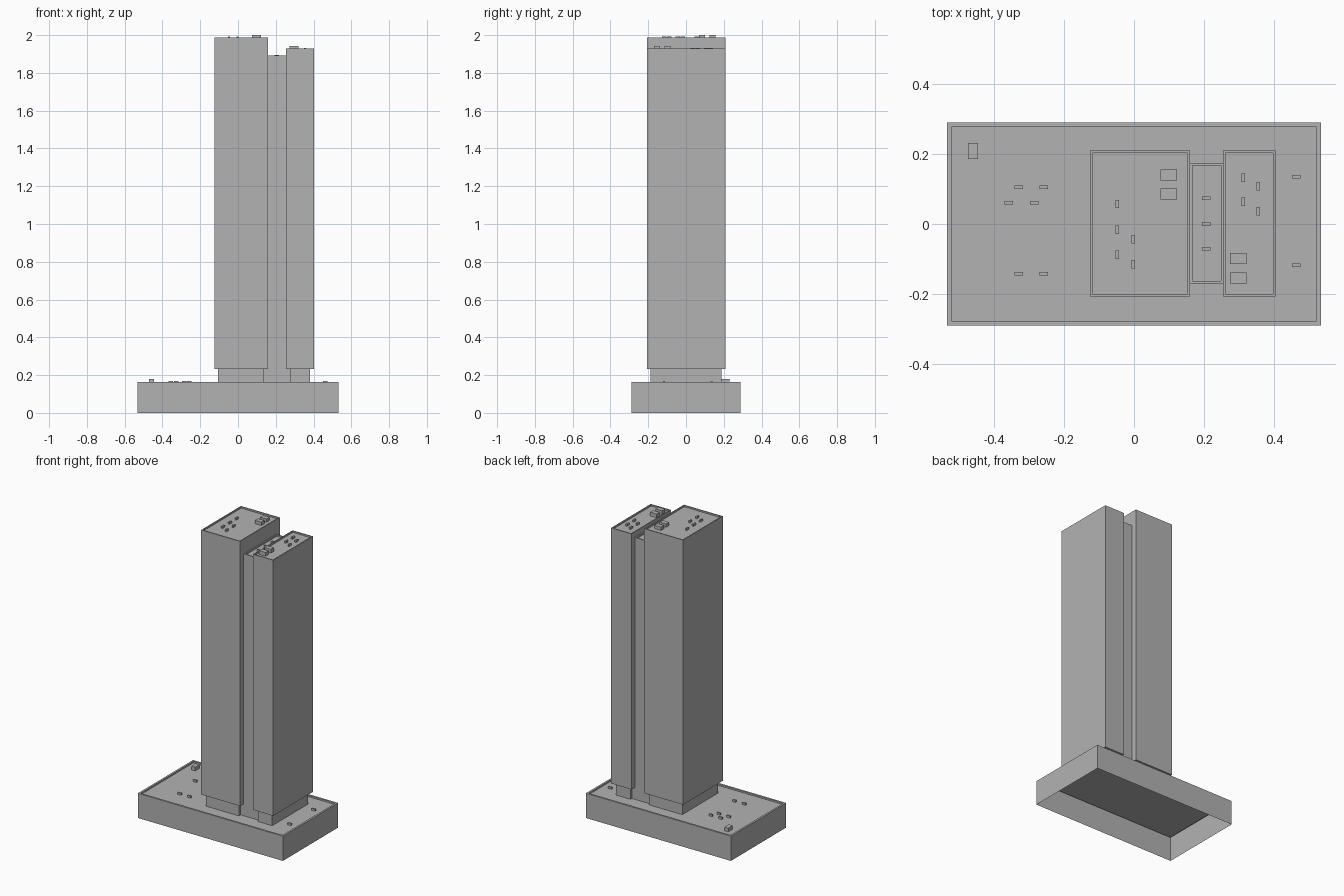
import bpy, bmesh
from mathutils import Vector

cube = bpy.data.objects.get("Cube")
if cube:
    bpy.data.objects.remove(cube, do_unlink=True)

grey = bpy.data.materials.new("concrete grey")
grey.use_nodes = True
colour = (0.45, 0.45, 0.45, 1)
grey.diffuse_color = colour
grey.node_tree.nodes["Principled BSDF"].inputs["Base Color"].default_value = colour

RECESS = 0.01  # roof deck depth below the parapet


def box(name, x, y, z, rim=0, open_bottom=False):
    """Box between (min, max) pairs, with an optional parapet rim round the top."""
    bm = bmesh.new()
    bmesh.ops.create_cube(bm, size=1)
    for v in bm.verts:
        v.co = Vector([(a + b) / 2 + (b - a) * c for (a, b), c in zip((x, y, z), v.co)])
    bm.normal_update()
    top = max(bm.faces, key=lambda f: f.normal.z)
    bottom = min(bm.faces, key=lambda f: f.normal.z)
    if rim:
        bmesh.ops.inset_region(bm, faces=[top], thickness=rim, use_even_offset=True)
        deck = bmesh.ops.extrude_discrete_faces(bm, faces=[top])["faces"][0]
        bmesh.ops.translate(bm, verts=deck.verts, vec=(0, 0, -RECESS))
    if open_bottom:
        bmesh.ops.delete(bm, geom=[bottom], context='FACES_ONLY')
    mesh = bpy.data.meshes.new(name)
    bm.to_mesh(mesh)
    bm.free()
    mesh.materials.append(grey)
    obj = bpy.data.objects.new(name, mesh)
    bpy.context.collection.objects.link(obj)


def units(name, places, size, roof, rise):
    """Rooftop boxes standing on a deck and rising above its parapet."""
    w, d = size[0] / 2, size[1] / 2
    for i, (x, y) in enumerate(places, 1):
        box(f"{name}_{i}", (x - w, x + w), (y - d, y + d), (roof - RECESS, roof + rise))


PODIUM, SOFFIT = 0.164, 0.233
TALL, SHORT, CORE = 1.988, 1.928, 1.891
DECK = PODIUM - RECESS
DEPTH, NECK_DEPTH, CORE_DEPTH = (-0.207, 0.209), (-0.187, 0.189), (-0.169, 0.174)

# Hollow podium, open underneath
box("podium", (-0.532, 0.532), (-0.289, 0.289), (0, PODIUM), 0.0125, True)

# Recessed necks under the towers
box("tall_tower_neck", (-0.105, 0.138), NECK_DEPTH, (DECK, SOFFIT))
box("short_tower_neck", (0.276, 0.382), NECK_DEPTH, (DECK, SOFFIT))
box("core_neck", (0.138, 0.276), CORE_DEPTH, (DECK, SOFFIT))

# Towers and the linking core
box("tall_tower", (-0.125, 0.16), DEPTH, (SOFFIT, TALL), 0.007)
box("short_tower", (0.254, 0.403), DEPTH, (SOFFIT, SHORT), 0.007)
box("link_core", (0.16, 0.254), CORE_DEPTH, (SOFFIT, CORE), 0.007)

# Small vents
ALONG_X, ALONG_Y = (0.024, 0.01), (0.01, 0.024)
units("podium_vent", [(-0.328, 0.105), (-0.257, 0.105), (-0.356, 0.06), (-0.284, 0.06),
                      (-0.328, -0.142), (-0.257, -0.142), (0.462, 0.134), (0.462, -0.117)],
      ALONG_X, PODIUM, 0.004)
units("tall_tower_vent", [(-0.048, 0.057), (-0.048, -0.016), (-0.048, -0.088),
                          (-0.002, -0.043), (-0.002, -0.115)], ALONG_Y, TALL, 0.004)
units("short_tower_vent", [(0.311, 0.132), (0.311, 0.063), (0.354, 0.107), (0.354, 0.036)],
      ALONG_Y, SHORT, 0.004)
units("core_vent", [(0.206, 0.073), (0.206, 0), (0.206, -0.071)], ALONG_X, CORE, 0.004)

# Large plant boxes
PLANT = (0.048, 0.031)
units("tall_tower_plant", [(0.099, 0.14), (0.099, 0.085)], PLANT, TALL, 0.012)
units("short_tower_plant", [(0.297, -0.098), (0.297, -0.154)], PLANT, SHORT, 0.015)
units("podium_plant", [(-0.458, 0.208)], (0.028, 0.046), PODIUM, 0.015)
